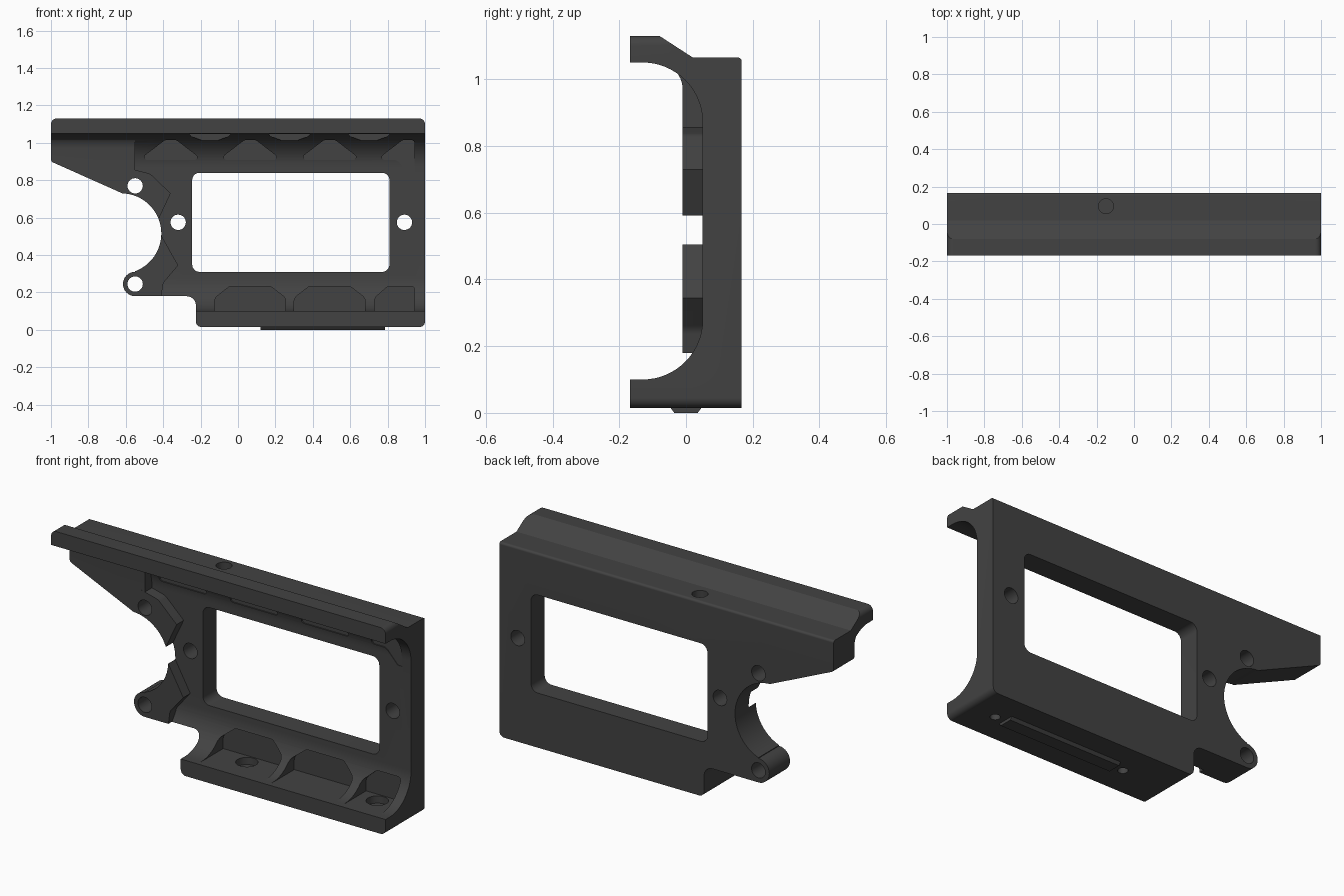
import bpy, bmesh, math
from mathutils import Vector

if "Cube" in bpy.data.objects:
    bpy.data.objects.remove(bpy.data.objects["Cube"])

grey = bpy.data.materials.new("dark grey")
grey.diffuse_color = (0.055, 0.055, 0.055, 1)
grey.use_nodes = True
grey.node_tree.nodes["Principled BSDF"].inputs["Base Color"].default_value = grey.diffuse_color


def rounded(points, steps=8):
    """Turn (u, v, radius) corners into an outline with filleted corners."""
    out = []
    n = len(points)
    for i, p in enumerate(points):
        c = Vector(p[:2])
        r = p[2] if len(p) > 2 else 0
        if r == 0:
            out.append(c)
            continue
        a = (Vector(points[i - 1][:2]) - c).normalized()
        b = (Vector(points[(i + 1) % n][:2]) - c).normalized()
        half = a.angle(b) / 2
        centre = c + (a + b).normalized() * (r / math.sin(half))
        start = c + a * (r / math.tan(half)) - centre
        end = c + b * (r / math.tan(half)) - centre
        sweep = start.angle(end)
        for k in range(steps + 1):
            t = k / steps
            d = start * math.sin((1 - t) * sweep) + end * math.sin(t * sweep)
            out.append(centre + d / math.sin(sweep))
    return out


def circle(u, v, r, n=32):
    return [Vector((u + r * math.cos(2 * math.pi * i / n),
                    v + r * math.sin(2 * math.pi * i / n))) for i in range(n)]


def prism(name, outline, axis, lo, hi):
    """Extrude a 2D outline along an axis from lo to hi."""
    place = {"x": lambda p, t: (t, p[0], p[1]),
             "y": lambda p, t: (p[0], t, p[1]),
             "z": lambda p, t: (p[0], p[1], t)}[axis]
    bm = bmesh.new()
    low = [bm.verts.new(place(p, lo)) for p in outline]
    high = [bm.verts.new(place(p, hi)) for p in outline]
    n = len(outline)
    bm.faces.new(low)
    bm.faces.new(high)
    for i in range(n):
        bm.faces.new((low[i], low[(i + 1) % n], high[(i + 1) % n], high[i]))
    bmesh.ops.recalc_face_normals(bm, faces=bm.faces)
    mesh = bpy.data.meshes.new(name)
    bm.to_mesh(mesh)
    bm.free()
    mesh.materials.append(grey)
    ob = bpy.data.objects.new(name, mesh)
    bpy.context.collection.objects.link(ob)
    return ob


def combine(target, tool, operation):
    mod = target.modifiers.new("cut", "BOOLEAN")
    mod.operation, mod.solver, mod.object = operation, "EXACT", tool
    bpy.context.view_layer.objects.active = target
    bpy.ops.object.modifier_apply(modifier=mod.name)
    bpy.data.objects.remove(tool)


def cut(outline, axis, lo, hi):
    combine(frame, prism("cutter", outline, axis, lo, hi), "DIFFERENCE")


# Channel section: top rail, back plate and bottom shelf
section = [(-.168, 1.15), (-.111, 1.15), (.02, 1.065), (.167, 1.065, .012),
           (.167, -.02), (-.168, -.02), (-.168, .10), (.05, .10, .18),
           (.05, 1.05, .18), (-.168, 1.05)]
frame = prism("frame", rounded(section, 16), "x", -1.1, 1.1)

# Thick arm on the left, and the two pads beside the round cutout
arm = [(-.01, .1), (-.01, 1.05, .08), (-.12, 1.05), (-.12, 1.09), (-.03, 1.085),
       (.03, 1.03), (.1, 1.03), (.1, .1)]
combine(frame, prism("arm", rounded(arm), "x", -1.1, -.55), "UNION")
upper_pad = [(-.57, .86), (-.47, .835, .05), (-.36, .73), (-.43, .58), (-.57, .58)]
lower_pad = [(-.57, .515), (-.41, .505), (-.32, .345), (-.40, .25, .05), (-.42, .1),
             (-.57, .1)]
for pad in (upper_pad, lower_pad):
    combine(frame, prism("pad", rounded(pad), "y", -.0102, .101), "UNION")

# Trim everything to the side outline
outline = [(-1, 1.13, .03), (1, 1.13, .03), (1, .015, .03), (-.225, .015, .03),
           (-.225, .18, .05), (-.615, .18, .0648), (-.615, .31, .0645), (-.55, .31),
           (-.55, .4), (-.55, .6), (-.52, .686), (-1, .90, .02)]
combine(frame, prism("outline", rounded(outline), "y", -.4, .4), "INTERSECT")
cut(circle(-.625, .515, .215, 64), "y", -.4, .4)

# Window and through holes
window = [(-.245, .31, .04), (.81, .31, .04), (.81, .84, .04), (-.245, .84, .04)]
cut(rounded(window), "y", -.4, .4)
for x, z in ((-.55, .77), (-.55, .245), (-.32, .575), (.89, .575)):
    cut(circle(x, z, .041), "y", -.4, .4)

# Lightening pockets over the bottom shelf
for x0, x1 in ((-.125, .255), (.30, .68)):
    cut(rounded([(x0, .099), (x1, .099), (x1, .17, .04), (x1 - .08, .232, .03),
                 (x0 + .08, .232, .03), (x0, .17, .04)]), "y", -.14, .052)
cut(rounded([(.73, .099), (.945, .099), (.945, .232, .02), (.80, .232, .03),
             (.73, .17, .04)]), "y", -.14, .052)

# Lightening pockets under the top rail
for x in (-.36, .065, .49):
    cut(rounded([(x - .17, .908, .015), (x + .17, .908, .015), (x + .03, 1.015, .03),
                 (x - .03, 1.015, .03)]), "y", -.2, .052)
cut(rounded([(.74, .908, .015), (.85, .908, .04), (.92, .83, .02), (.945, .83),
             (.945, 1.015, .02), (.88, 1.015, .03)]), "y", -.2, .052)
for x in (-.15, .275, .70):
    cut(rounded([(x - .11, 1.046), (x + .11, 1.046), (x + .10, 1.035),
                 (x + .04, 1.012, .02), (x - .04, 1.012, .02), (x - .10, 1.035)]),
        "y", -.2, -.012)

# Blind hole in the top, stepped screw holes in the shelf
cut(circle(-.15, .095, .04), "z", 1.0, 1.2)
for x in (.06, .84):
    cut(circle(x, -.01, .055), "z", .06, .13)
    cut(circle(x, -.01, .025), "z", -.1, .09)

# Locating ridge underneath
ridge = prism("bottom_ridge", [(-.05, .02), (.05, .02), (.035, 0), (-.035, 0)],
              "x", .12, .785)

for ob in (frame, ridge):
    bpy.ops.object.select_all(action="DESELECT")
    ob.select_set(True)
    bpy.context.view_layer.objects.active = ob
    bpy.ops.object.shade_smooth_by_angle(angle=math.radians(30))
